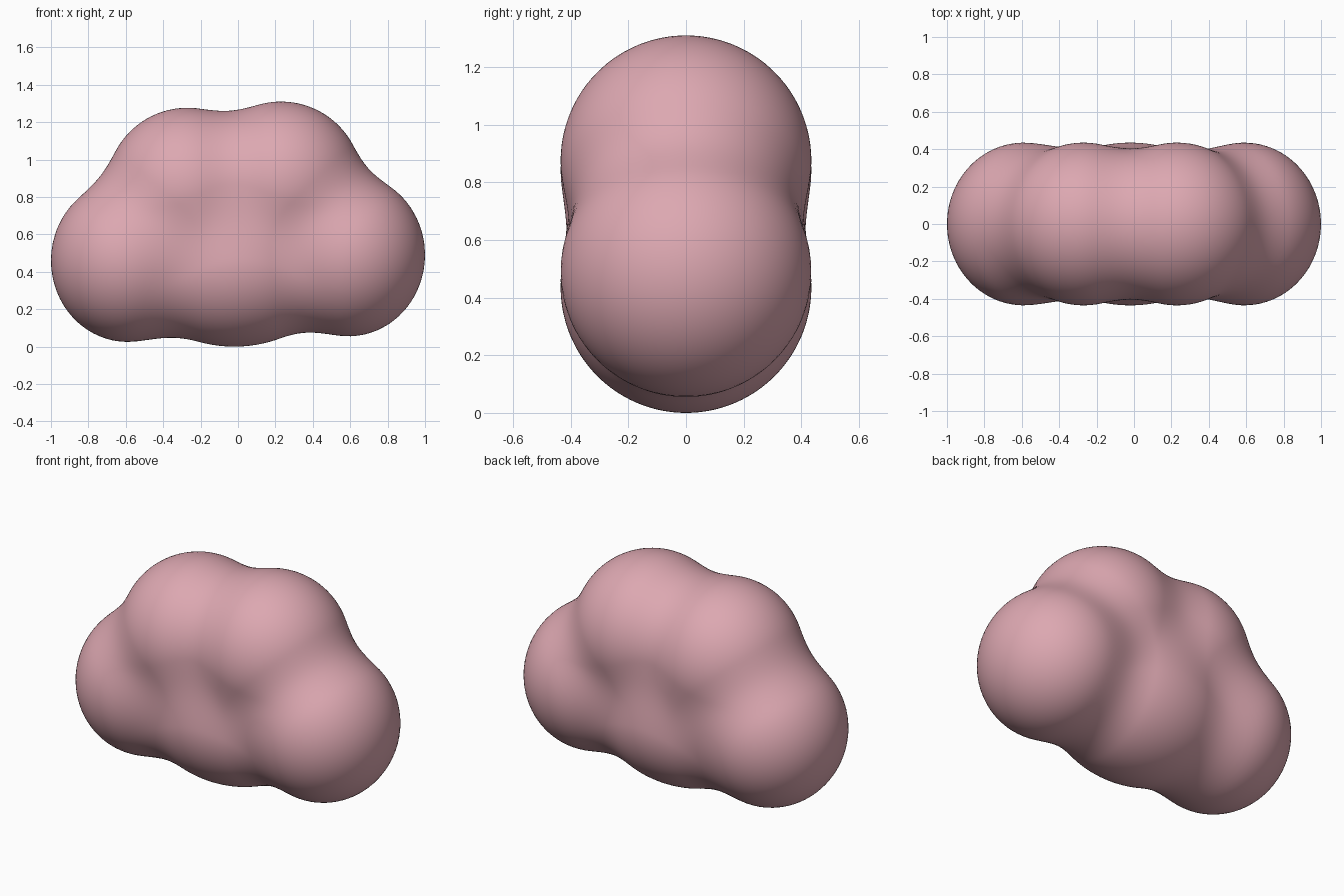
import bpy, bmesh
from mathutils import Vector

if "Cube" in bpy.data.objects:
    bpy.data.objects.remove(bpy.data.objects["Cube"])

# Puffs of the cloud: centre (x, z) and radii (x, y, z)
PUFFS = [
    ((-0.27, 0.842), (0.435, 0.435, 0.435)),   # upper left
    ((0.23, 0.875), (0.435, 0.435, 0.435)),    # upper right
    ((-0.02, 0.435), (0.56, 0.435, 0.435)),    # bottom middle
    ((-0.59, 0.46), (0.41, 0.435, 0.435)),     # left
    ((0.59, 0.49), (0.41, 0.435, 0.435)),      # right
]
BLEND = 0.16
CORE = Vector((0, 0, 0.62))


def puff_distance(p, puff):
    """Approximate signed distance to one ellipsoid puff."""
    (cx, cz), (rx, ry, rz) = puff
    q = Vector(((p.x - cx) / rx, p.y / ry, (p.z - cz) / rz))
    g = Vector((q.x / rx, q.y / ry, q.z / rz)).length
    return q.length * (q.length - 1) / max(g, 1e-6)


def cloud_distance(p):
    """Soft union of all puffs."""
    d = puff_distance(p, PUFFS[0])
    for puff in PUFFS[1:]:
        e = puff_distance(p, puff)
        h = max(BLEND - abs(d - e), 0) / BLEND
        d = min(d, e) - h * h * BLEND / 4
    return d


# Cloud body: a dense sphere pushed out onto the soft union
bm = bmesh.new()
bmesh.ops.create_icosphere(bm, subdivisions=6, radius=1)
for v in bm.verts:
    ray = v.co.normalized()
    near, far = 0.2, 1.3
    for _ in range(16):
        mid = (near + far) / 2
        if cloud_distance(CORE + ray * mid) < 0:
            near = mid
        else:
            far = mid
    v.co = CORE + ray * near
for f in bm.faces:
    f.smooth = True

mesh = bpy.data.meshes.new("cloud_body")
bm.to_mesh(mesh)
bm.free()
cloud = bpy.data.objects.new("cloud_body", mesh)
bpy.context.collection.objects.link(cloud)

# Soft pink
pink = bpy.data.materials.new("soft_pink")
pink.diffuse_color = (0.72, 0.39, 0.44, 1)
pink.use_nodes = True
pink.node_tree.nodes["Principled BSDF"].inputs["Base Color"].default_value = pink.diffuse_color
mesh.materials.append(pink)
